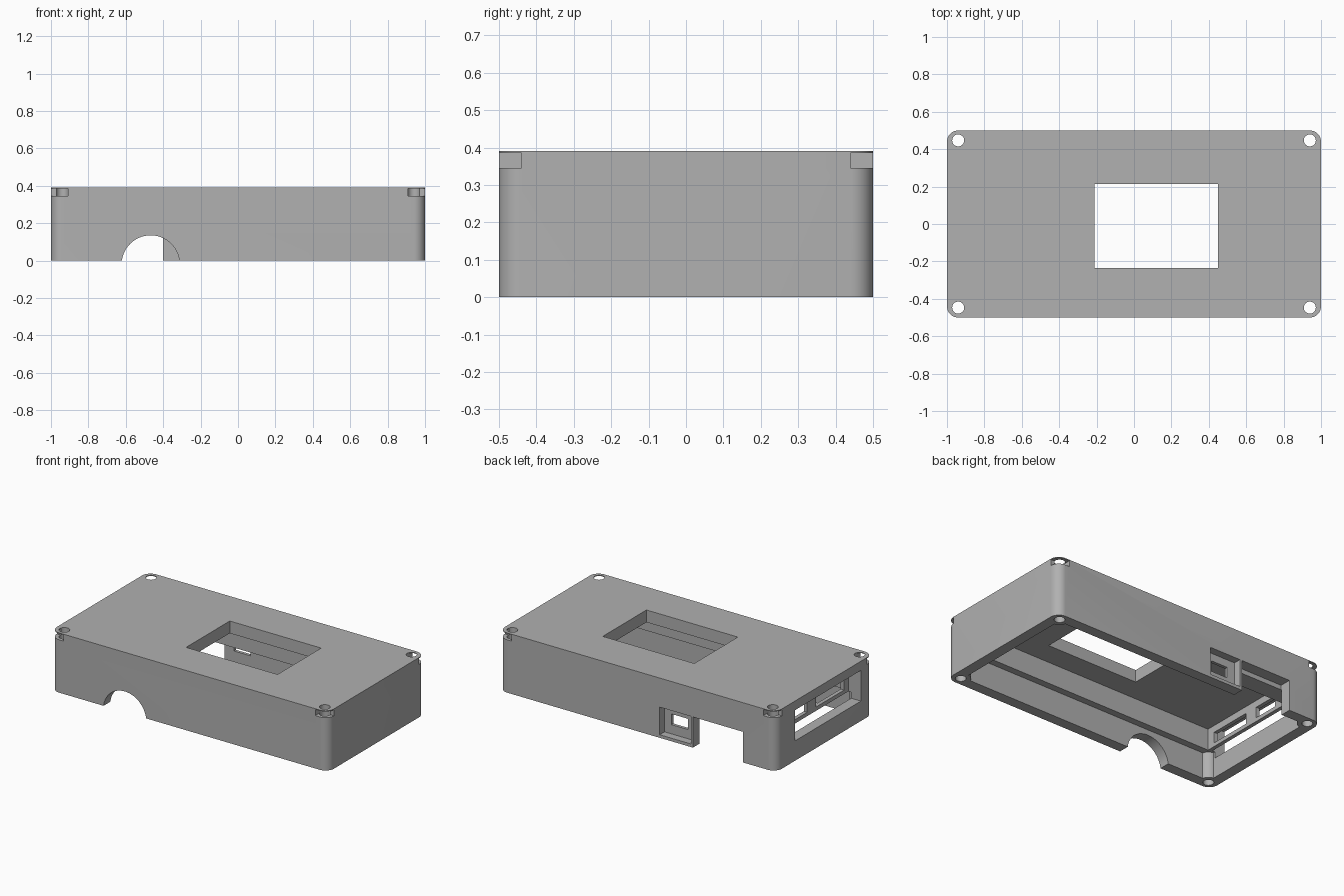
import bpy, bmesh, math
from mathutils import Vector

default = bpy.data.objects.get("Cube")
if default:
    bpy.data.objects.remove(default, do_unlink=True)

HEIGHT = 0.39
HOLE_X, HOLE_Y, HOLE_R = 0.94, 0.447, 0.032
CORNERS = [(sx, sy) for sx in (-1, 1) for sy in (-1, 1)]

grey = bpy.data.materials.new("matte grey plastic")
grey.use_nodes = True
colour = (0.44, 0.44, 0.44, 1)
grey.diffuse_color = colour
grey.node_tree.nodes["Principled BSDF"].inputs["Base Color"].default_value = colour


def prism(name, outline, z0, z1):
    """Extrude a flat outline from z0 up to z1."""
    bm = bmesh.new()
    face = bm.faces.new([bm.verts.new((x, y, z0)) for x, y in outline])
    top = bmesh.ops.extrude_face_region(bm, geom=[face])["geom"]
    moved = [v for v in top if isinstance(v, bmesh.types.BMVert)]
    bmesh.ops.translate(bm, verts=moved, vec=Vector((0, 0, z1 - z0)))
    bmesh.ops.recalc_face_normals(bm, faces=bm.faces)
    mesh = bpy.data.meshes.new(name)
    bm.to_mesh(mesh)
    bm.free()
    mesh.materials.append(grey)
    obj = bpy.data.objects.new(name, mesh)
    bpy.context.collection.objects.link(obj)
    return obj


def box(name, x0, x1, y0, y1, z0, z1):
    return prism(name, [(x0, y0), (x1, y0), (x1, y1), (x0, y1)], z0, z1)


def arc(cx, cy, r, a0, a1, steps):
    angles = [math.radians(a0 + (a1 - a0) * i / steps) for i in range(steps + 1)]
    return [(cx + r * math.cos(a), cy + r * math.sin(a)) for a in angles]


def disc(cx, cy, r, steps=40):
    return arc(cx, cy, r, 0, 360, steps)[:-1]


def cut(target, cutter):
    """Subtract the cutter from the target and discard it."""
    mod = target.modifiers.new("cut", "BOOLEAN")
    mod.operation = "DIFFERENCE"
    mod.solver = "EXACT"
    mod.object = cutter
    cutter.hide_render = True
    bpy.ops.object.select_all(action="DESELECT")
    bpy.context.view_layer.objects.active = target
    target.select_set(True)
    bpy.ops.object.modifier_apply(modifier=mod.name)
    bpy.data.objects.remove(cutter, do_unlink=True)


# Outer shell with rounded vertical corners
R = 0.06
outline = []
for i, (sx, sy) in enumerate([(1, 1), (-1, 1), (-1, -1), (1, -1)]):
    outline += arc(sx * (1 - R), sy * (0.5 - R), R, 90 * i, 90 * i + 90, 10)
case = prism("case_shell", outline, 0, HEIGHT)

# Lower chamber, its corners wrapping round the screw posts
wall_x, wall_y, post_r = 0.93, 0.43, 0.06
a_side = math.degrees(math.acos((wall_x - HOLE_X) / post_r))
a_end = math.degrees(math.asin((wall_y - HOLE_Y) / post_r))
post = arc(HOLE_X, HOLE_Y, post_r, 360 - a_side, 180 - a_end, 10)
chamber = post + [(-x, y) for x, y in reversed(post)]
chamber += [(-x, -y) for x, y in post] + [(x, -y) for x, y in reversed(post)]
cut(case, prism("lower_chamber", chamber, -0.1, 0.17))

# Upper chamber and the screen window in the roof
cut(case, box("upper_chamber", -0.885, 0.885, -0.385, 0.31, 0.1, 0.31))
cut(case, box("screen_window", -0.21, 0.45, -0.235, 0.215, 0.25, 0.5))

# Cable arch in the front wall
arch = prism("cable_arch", disc(0, 0, 0.155, 64), 0, 0.25)
arch.rotation_euler.x = math.radians(90)
arch.location = (-0.467, -0.35, -0.02)
bpy.context.view_layer.update()
cut(case, arch)

# Back wall: open bay, then a pocket with a small port
cut(case, box("back_bay", -0.76, -0.40, 0.425, 0.6, -0.1, 0.2))
cut(case, box("back_pocket", -0.385, -0.16, 0.45, 0.6, 0.02, 0.2))
cut(case, box("back_port", -0.33, -0.21, 0.40, 0.5, 0.08, 0.15))

# Right end recess with two ports through the thin inner plate
cut(case, box("end_recess", -1.1, -0.91, -0.375, 0.305, 0.13, 0.33))
cut(case, box("wide_port", -0.95, -0.85, -0.33, -0.04, 0.195, 0.265))
cut(case, box("narrow_port", -0.95, -0.85, 0.05, 0.22, 0.195, 0.265))

# Corner notches under the thin roof skin, and screw holes
for sx, sy in CORNERS:
    xs = sorted((sx * (HOLE_X - HOLE_R), sx * 1.1))
    ys = sorted((sy * 0.44, sy * 0.6))
    cut(case, box("corner_notch", *xs, *ys, 0.345, 0.385))
    cut(case, prism("screw_hole", disc(sx * HOLE_X, sy * HOLE_Y, HOLE_R), -0.1, 0.5))

bpy.ops.object.shade_smooth_by_angle(angle=math.radians(30))
